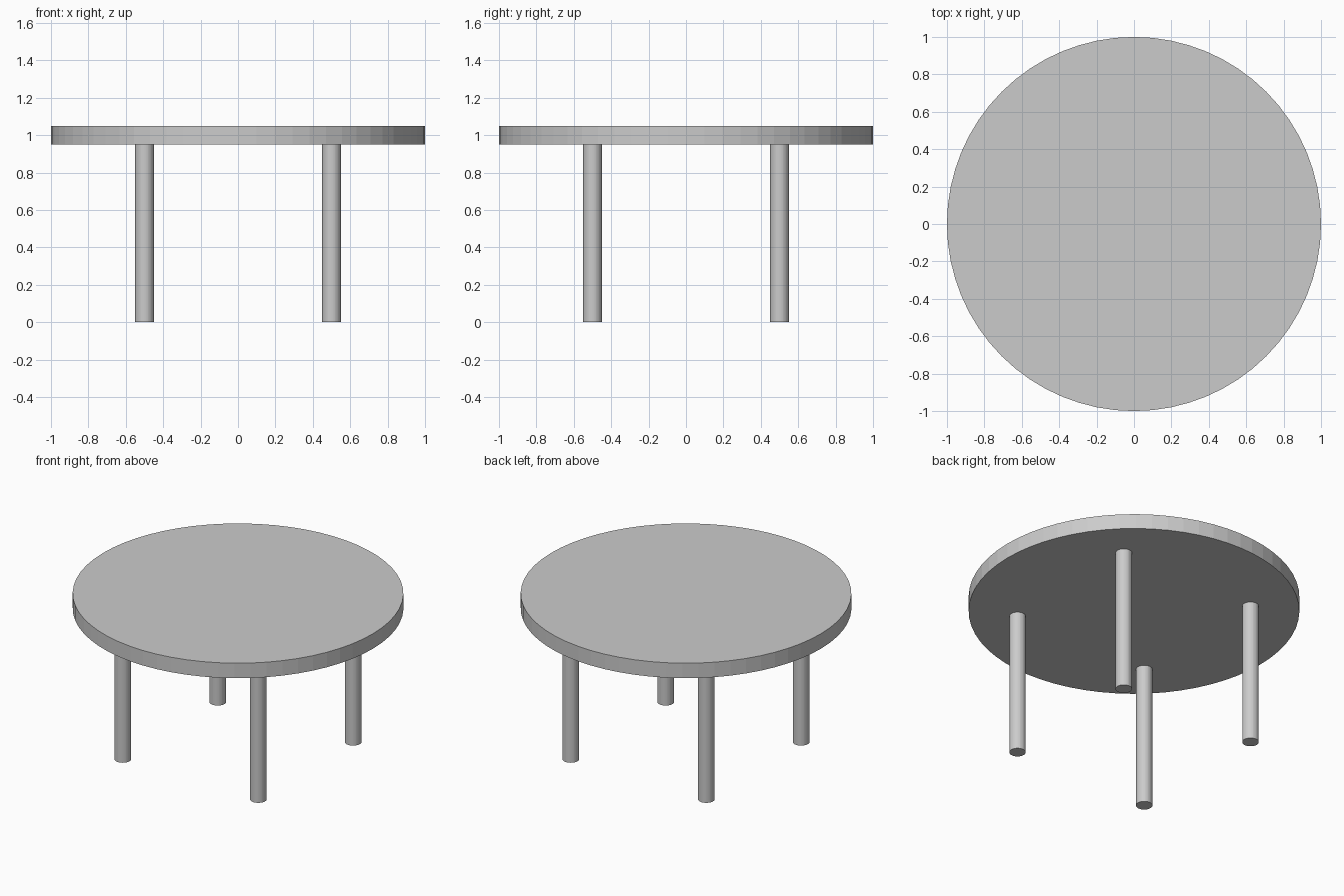
import bpy

if "Cube" in bpy.data.objects:
    bpy.data.objects.remove(bpy.data.objects["Cube"])

TOP_RADIUS, TOP_BOTTOM, TOP_HEIGHT = 1.0, 0.95, 1.05
LEG_RADIUS, LEG_OFFSET = 0.05, 0.5


def cylinder(name, radius, x, y, z0, z1, sides):
    bpy.ops.mesh.primitive_cylinder_add(
        vertices=sides, radius=radius, depth=z1 - z0,
        location=(x, y, (z0 + z1) / 2))
    obj = bpy.context.object
    obj.name = name
    return obj


# Round tabletop
cylinder("tabletop", TOP_RADIUS, 0, 0, TOP_BOTTOM, TOP_HEIGHT, 64)

# Four round legs, standing on the floor and meeting the underside
for y_name, sy in (("front", -1), ("back", 1)):
    for x_name, sx in (("left", -1), ("right", 1)):
        cylinder(f"{y_name}_{x_name}_leg", LEG_RADIUS,
                 sx * LEG_OFFSET, sy * LEG_OFFSET, 0, TOP_BOTTOM, 32)
